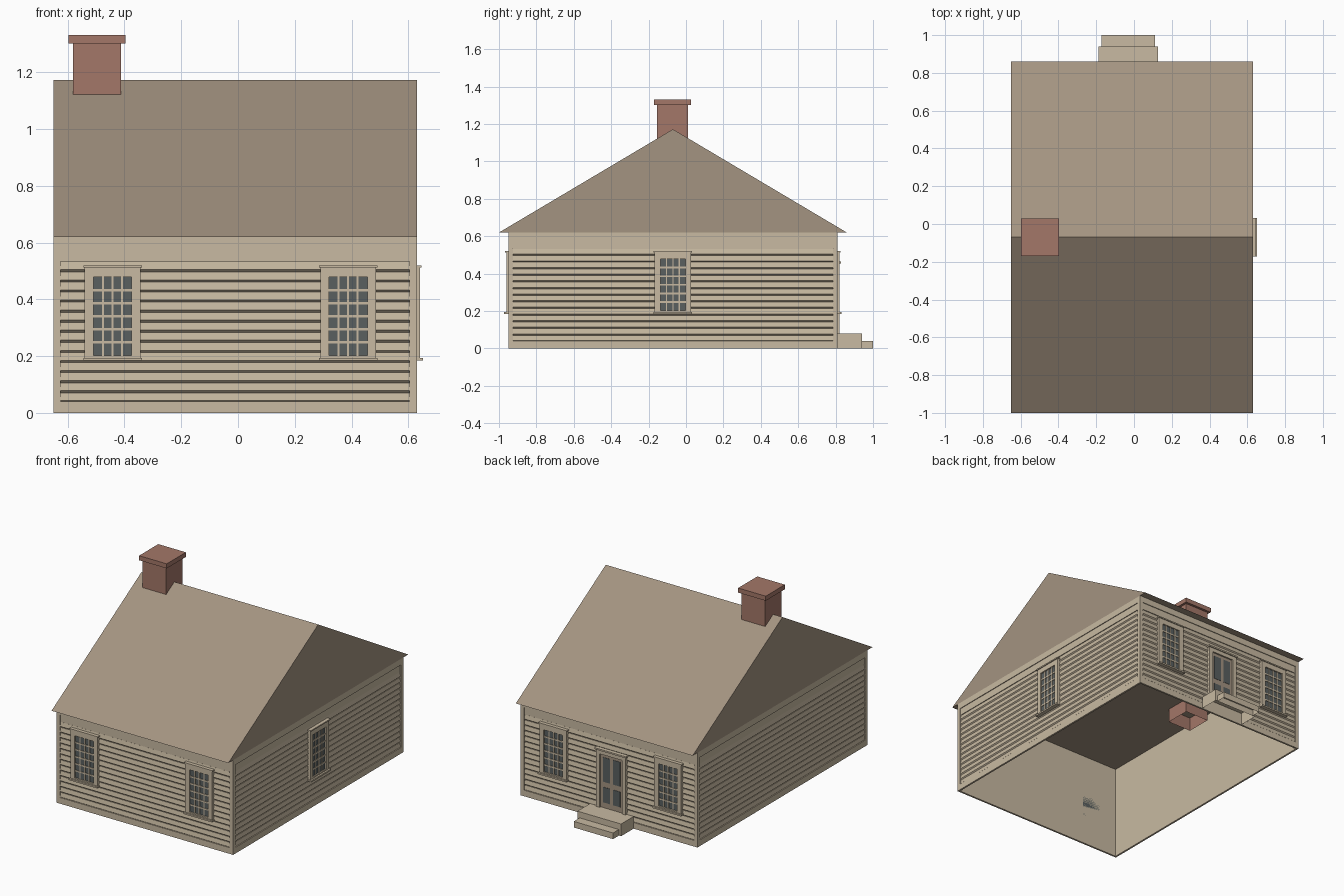
import bpy
import bmesh

cube = bpy.data.objects.get("Cube")
if cube:
    bpy.data.objects.remove(cube, do_unlink=True)


def material(name, rgb):
    m = bpy.data.materials.new(name)
    m.use_nodes = True
    m.diffuse_color = (*rgb, 1)
    m.node_tree.nodes["Principled BSDF"].inputs["Base Color"].default_value = (*rgb, 1)
    return m


CREAM = material("cream paint", (0.58, 0.49, 0.36))
TAUPE = material("taupe shingle", (0.37, 0.295, 0.22))
BRICK = material("red brick", (0.37, 0.185, 0.14))
GLASS = material("dark glass", (0.10, 0.115, 0.115))

# Main extents of the house
X0, X1, Y0, Y1, EAVE = -0.65, 0.63, -0.95, 0.81, 0.62
INSET = 0.012


def finish(name, bm, mat):
    bmesh.ops.recalc_face_normals(bm, faces=bm.faces)
    me = bpy.data.meshes.new(name)
    bm.to_mesh(me)
    bm.free()
    me.materials.append(mat)
    ob = bpy.data.objects.new(name, me)
    bpy.context.collection.objects.link(ob)
    return ob


def prism(bm, place, profile, u0, u1):
    """Extrude a (depth, height) profile along u, placed by a wall mapping."""
    a = [bm.verts.new(place(u0, d, z)) for d, z in profile]
    b = [bm.verts.new(place(u1, d, z)) for d, z in profile]
    n = len(profile)
    bm.faces.new(a)
    bm.faces.new(b[::-1])
    for i in range(n):
        j = (i + 1) % n
        bm.faces.new((a[i], b[i], b[j], a[j]))


def plate(bm, place, u0, u1, z0, z1, d0, d1):
    prism(bm, place, [(d0, z0), (d1, z0), (d1, z1), (d0, z1)], u0, u1)


def open_box(name, x0, x1, y0, y1, z0, z1, mat, top=True, bottom=False):
    bm = bmesh.new()
    lo = [bm.verts.new((x, y, z0)) for x, y in ((x0, y0), (x1, y0), (x1, y1), (x0, y1))]
    hi = [bm.verts.new((v.co.x, v.co.y, z1)) for v in lo]
    for i in range(4):
        j = (i + 1) % 4
        bm.faces.new((lo[i], lo[j], hi[j], hi[i]))
    if top:
        bm.faces.new(hi)
    if bottom:
        bm.faces.new(lo[::-1])
    ob = finish(name, bm, mat)
    return ob


# Wall mappings: (along, outward, up) to world
WALLS = {
    "front": (lambda u, d, z: (u, Y0 - d, z), X0, X1),
    "back": (lambda u, d, z: (u, Y1 + d, z), X0, X1),
    "left": (lambda u, d, z: (X1 + d, u, z), Y0, Y1),
    "right": (lambda u, d, z: (X0 - d, u, z), Y0, Y1),
}

# Wall core, open underneath
open_box("wall_core", X0 + INSET, X1 - INSET, Y0 + INSET, Y1 - INSET, 0, EAVE, CREAM, top=False)

# Corner boards, sill, frieze and lapped siding on every wall
PITCH, FIRST, ROWS, EDGE = 0.0355, 0.035, 14, 0.025
for side, (place, a, b) in WALLS.items():
    bm = bmesh.new()
    plate(bm, place, a, a + EDGE, 0, EAVE, -INSET, 0)
    plate(bm, place, b - EDGE, b, 0, EAVE, -INSET, 0)
    plate(bm, place, a + EDGE, b - EDGE, 0, 0.04, -INSET, 0)
    plate(bm, place, a + EDGE, b - EDGE, 0.58, EAVE, -INSET, 0)
    finish(side + "_wall_trim", bm, CREAM)

    bm = bmesh.new()
    top = FIRST + ROWS * PITCH
    for i in range(ROWS):
        z = FIRST + i * PITCH
        prism(bm, place, [(-INSET, z), (-0.003, z + 0.008),
                          (-0.008, z + PITCH), (-INSET, z + PITCH)], a + EDGE, b - EDGE)
    plate(bm, place, a + EDGE, b - EDGE, top + 0.002, 0.58, -INSET, -0.005)
    finish(side + "_siding", bm, CREAM)


def window(name, side, c):
    place = WALLS[side][0]
    half, z0, z1 = 0.098, 0.19, 0.52      # casing
    gw, g0, g1 = 0.0675, 0.202, 0.479     # glazed opening
    cols, rows, bar = 4, 6, 0.0035
    bm = bmesh.new()
    plate(bm, place, c - half, c - gw, z0, z1, -INSET, 0.011)
    plate(bm, place, c + gw, c + half, z0, z1, -INSET, 0.011)
    plate(bm, place, c - gw, c + gw, g1, z1, -INSET, 0.011)
    plate(bm, place, c - gw, c + gw, z0, g0, -INSET, 0.011)
    plate(bm, place, c - half - 0.005, c + half + 0.005, z1 - 0.008, z1, -INSET, 0.017)
    plate(bm, place, c - half - 0.005, c + half + 0.005, z0 - 0.006, z0 + 0.004, -INSET, 0.022)
    finish(name + "_casing", bm, CREAM)

    bm = bmesh.new()
    for i in range(1, cols):
        u = c - gw + 2 * gw * i / cols
        plate(bm, place, u - bar, u + bar, g0, g1, 0, 0.006)
    for i in range(1, rows):
        z = g0 + (g1 - g0) * i / rows
        plate(bm, place, c - gw, c + gw, z - bar - 0.001, z + bar + 0.001, 0, 0.0058)
    finish(name + "_muntins", bm, CREAM)

    bm = bmesh.new()
    plate(bm, place, c - gw, c + gw, g0, g1, -INSET, 0.002)
    finish(name + "_glass", bm, GLASS)


for side in ("front", "back"):
    window(side + "_right_window", side, -0.442)
    window(side + "_left_window", side, 0.388)
window("left_side_window", "left", -0.07)

# Back door: casing, panelled leaf and four lights
back = WALLS["back"][0]
C, HALF, LEAF, D0, D1 = -0.03, 0.108, 0.08, 0.08, 0.465
bm = bmesh.new()
plate(bm, back, C - HALF, C - LEAF, D0, D1, -INSET, 0.011)
plate(bm, back, C + LEAF, C + HALF, D0, D1, -INSET, 0.011)
plate(bm, back, C - LEAF, C + LEAF, D1 - 0.035, D1, -INSET, 0.011)
plate(bm, back, C - HALF - 0.006, C + HALF + 0.006, D1 - 0.01, D1, -INSET, 0.018)
finish("door_casing", bm, CREAM)

bm = bmesh.new()
plate(bm, back, C - LEAF, C + LEAF, D0, D1 - 0.035, -INSET, 0.001)
finish("door_leaf", bm, TAUPE)

bm = bmesh.new()
for s in (-1, 1):
    inner, outer = C + s * 0.011, C + s * 0.063
    for z0, z1 in ((0.115, 0.215), (0.25, 0.41)):
        plate(bm, back, min(inner, outer), max(inner, outer), z0, z1, 0, 0.003)
finish("door_lights", bm, GLASS)

# Hollow steps at the back door
open_box("upper_step", -0.188, 0.128, Y1, 0.94, 0, 0.08, CREAM)
open_box("lower_step", -0.172, 0.112, 0.94, 1.0, 0, 0.04, CREAM)

# Gabled roof with flat underside
bm = bmesh.new()
prism(bm, lambda u, d, z: (u, d, z), [(-1.0, EAVE), (0.86, EAVE), (-0.07, 1.172)], X0, X1)
finish("roof", bm, TAUPE)

# Chimney stack, open below, with a projecting cap
open_box("chimney_stack", -0.582, -0.412, -0.155, 0.012, 0.53, 1.302, BRICK, top=False)
open_box("chimney_cap", -0.597, -0.397, -0.17, 0.028, 1.302, 1.332, BRICK, bottom=True)
